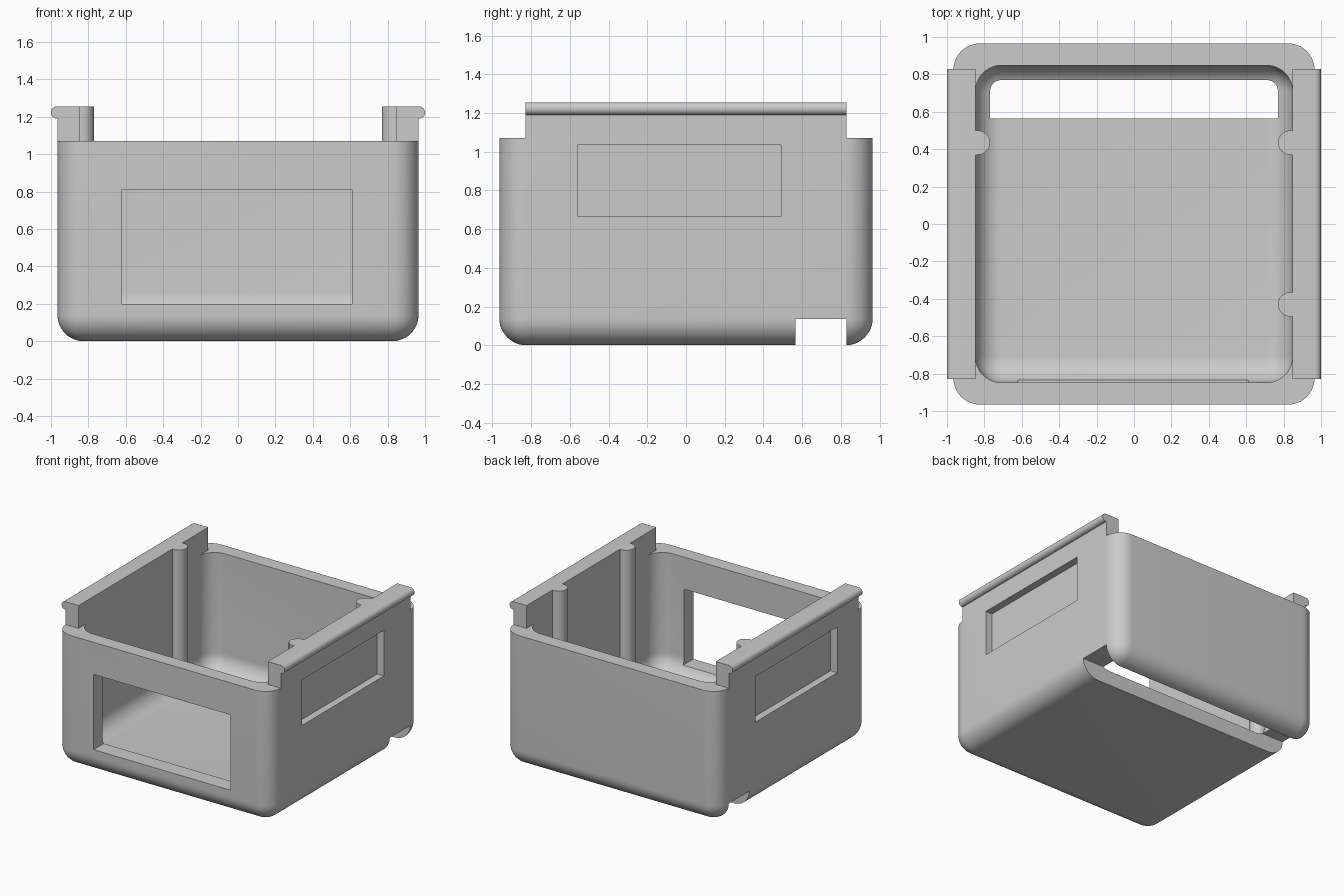
import bpy, bmesh, math
from mathutils import Vector

if "Cube" in bpy.data.objects:
    bpy.data.objects.remove(bpy.data.objects["Cube"], do_unlink=True)

grey = bpy.data.materials.new("light grey plastic")
grey.use_nodes = True
grey.diffuse_color = (0.6, 0.6, 0.6, 1)
grey.node_tree.nodes["Principled BSDF"].inputs["Base Color"].default_value = (0.6, 0.6, 0.6, 1)


def add_object(name, bm):
    bmesh.ops.recalc_face_normals(bm, faces=bm.faces)
    mesh = bpy.data.meshes.new(name)
    bm.to_mesh(mesh)
    bm.free()
    mesh.materials.append(grey)
    ob = bpy.data.objects.new(name, mesh)
    bpy.context.collection.objects.link(ob)
    return ob


def activate(ob):
    bpy.ops.object.select_all(action='DESELECT')
    ob.select_set(True)
    bpy.context.view_layer.objects.active = ob


def smooth(ob):
    activate(ob)
    bpy.ops.object.shade_smooth_by_angle(angle=math.radians(30))


def box(name, low, high, radius=0):
    """Box between two corners; a radius rounds everything but the top rim."""
    bm = bmesh.new()
    bmesh.ops.create_cube(bm, size=1)
    low, high = Vector(low), Vector(high)
    for v in bm.verts:
        v.co = (low + high) / 2 + v.co * (high - low)
    if radius:
        edges = [e for e in bm.edges if min(v.co.z for v in e.verts) < high.z - 0.001]
        bmesh.ops.bevel(bm, geom=edges, offset=radius, segments=12,
                        profile=0.5, affect='EDGES')
    return add_object(name, bm)


def prism(name, points, sweep):
    """Extrude a closed outline along a vector."""
    bm = bmesh.new()
    face = bm.faces.new([bm.verts.new(p) for p in points])
    new = bmesh.ops.extrude_face_region(bm, geom=[face], use_keep_orig=True)["geom"]
    bmesh.ops.translate(bm, vec=sweep,
                        verts=[g for g in new if isinstance(g, bmesh.types.BMVert)])
    ob = add_object(name, bm)
    smooth(ob)
    return ob


def cut(target, cutter):
    activate(target)
    mod = target.modifiers.new("cut", 'BOOLEAN')
    mod.operation = 'DIFFERENCE'
    mod.solver = 'EXACT'
    mod.object = cutter
    bpy.ops.object.modifier_apply(modifier=mod.name)
    bpy.data.objects.remove(cutter, do_unlink=True)


OUT, IN, RIM, TOP = 0.965, 0.848, 1.07, 1.255

# Hollow rounded tray
body = box("case_body", (-OUT, -OUT, 0), (OUT, OUT, RIM), 0.14)
cut(body, box("cavity", (-IN, -IN, 0.12), (IN, IN, 1.5), 0.14))

# Front window, and the slot across the underside at the back
cut(body, box("window_cutter", (-0.62, -1.2, 0.2), (0.61, -0.7, 0.81)))
cut(body, box("slot_cutter", (-1.2, 0.565, -0.2), (1.2, 0.83, 0.135)))

# Shallow recesses in both side walls
for s in (-1, 1):
    xs = sorted((s * 0.905, s * 1.2))
    cut(body, box("recess_cutter", (xs[0], -0.56, 0.665), (xs[1], 0.49, 1.035)))
smooth(body)

# Raised side rails with a rounded outer lip
lip = 0.0325
arc = [math.radians(-90 + 15 * i) for i in range(13)]
rail = [(IN, RIM), (OUT, RIM), (OUT, TOP - 2 * lip)]
rail += [(1 - lip + lip * math.cos(a), TOP - lip + lip * math.sin(a)) for a in arc]
rail += [(IN, TOP)]
for s, side in ((-1, "right"), (1, "left")):
    prism(side + "_rail", [(s * x, -0.83, z) for x, z in rail], (0, 1.66, 0))

# Half-round screw posts against the side walls
r = 0.065
for name, s, y in (("left_back_post", 1, 0.435), ("left_front_post", 1, -0.43),
                   ("right_back_post", -1, 0.435)):
    outline = [(IN + 0.01, -r)]
    outline += [(0.835 - r * math.cos(a), r * math.sin(a)) for a in arc]
    outline += [(IN + 0.01, r)]
    prism(name, [(s * x, y + dy, 0.115) for x, dy in outline], (0, 0, TOP - 0.115))
